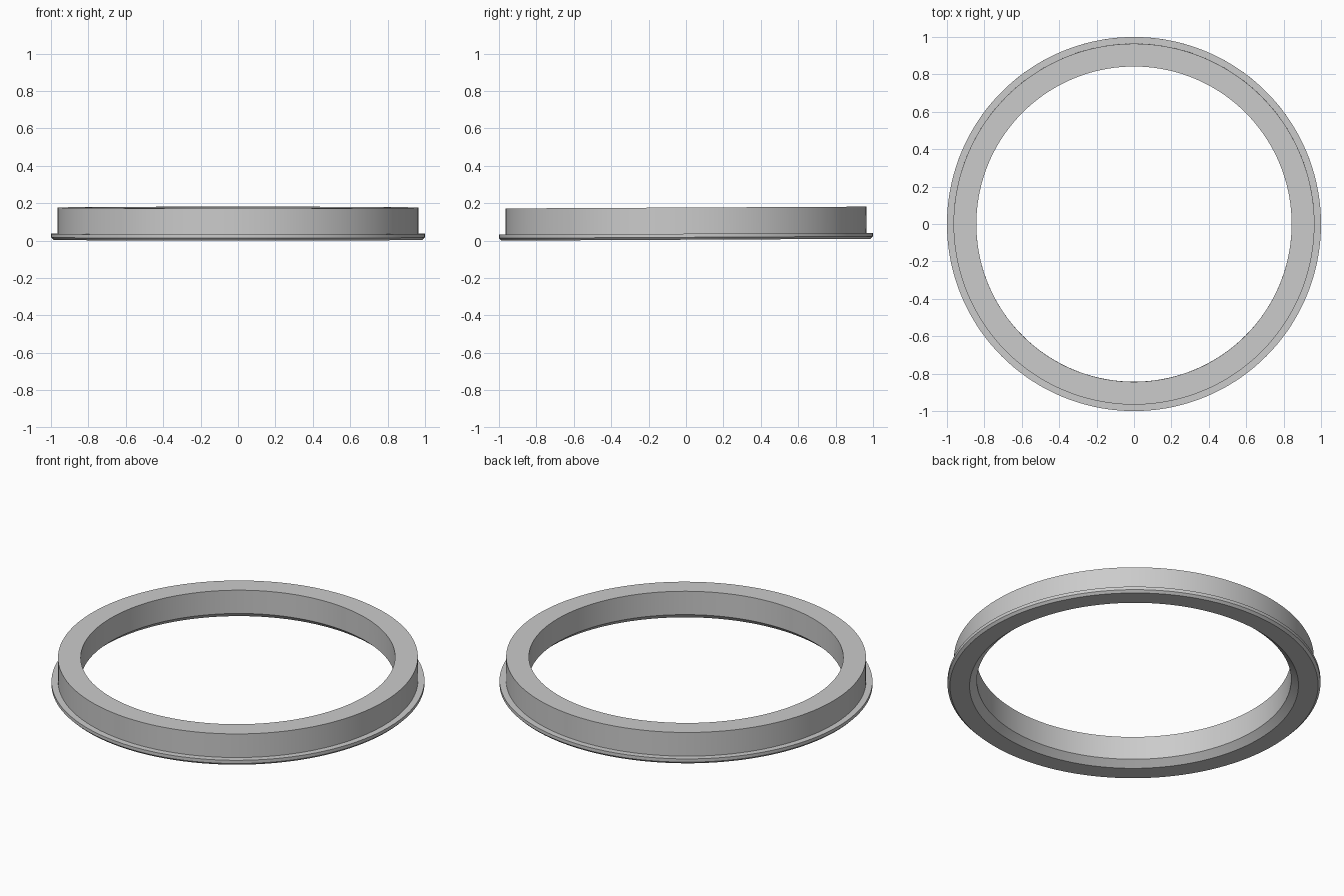
import bpy, bmesh, math
from mathutils import Matrix, Vector

cube = bpy.data.objects.get("Cube")
if cube:
    bpy.data.objects.remove(cube, do_unlink=True)

# Single grey material
grey = bpy.data.materials.new("plain_grey")
grey.use_nodes = True
colour = (0.6, 0.6, 0.6, 1)
grey.diffuse_color = colour
grey.node_tree.nodes["Principled BSDF"].inputs["Base Color"].default_value = colour

# Cross-section (radius, height): chamfered flange, body wall, inner lead-in
profile = [
    (0.882, 0.0), (0.987, 0.0), (1.0, 0.013), (1.0, 0.032),
    (0.965, 0.032), (0.965, 0.172), (0.843, 0.172), (0.843, 0.034),
]


def lathe(name, points, steps):
    """Revolve a closed cross-section around z."""
    bm = bmesh.new()
    verts = [bm.verts.new((r, 0, z)) for r, z in points]
    edges = [bm.edges.new((v, verts[(i + 1) % len(verts)])) for i, v in enumerate(verts)]
    bmesh.ops.spin(bm, geom=verts + edges, cent=(0, 0, 0), axis=(0, 0, 1),
                   angle=math.tau, steps=steps, use_merge=False)
    bmesh.ops.remove_doubles(bm, verts=bm.verts, dist=0.0001)
    bmesh.ops.recalc_face_normals(bm, faces=bm.faces)
    # Slight backward-rising tilt, resting on the ground
    bm.transform(Matrix.Rotation(0.005, 4, "X"))
    low = min(v.co.z for v in bm.verts)
    bmesh.ops.translate(bm, verts=bm.verts, vec=Vector((0, 0, -low)))
    mesh = bpy.data.meshes.new(name)
    bm.to_mesh(mesh)
    bm.free()
    obj = bpy.data.objects.new(name, mesh)
    bpy.context.collection.objects.link(obj)
    return obj


ring = lathe("flanged_ring", profile, 144)
ring.data.materials.append(grey)
bpy.ops.object.select_all(action="DESELECT")
ring.select_set(True)
bpy.context.view_layer.objects.active = ring
bpy.ops.object.shade_smooth_by_angle(angle=math.radians(25))
